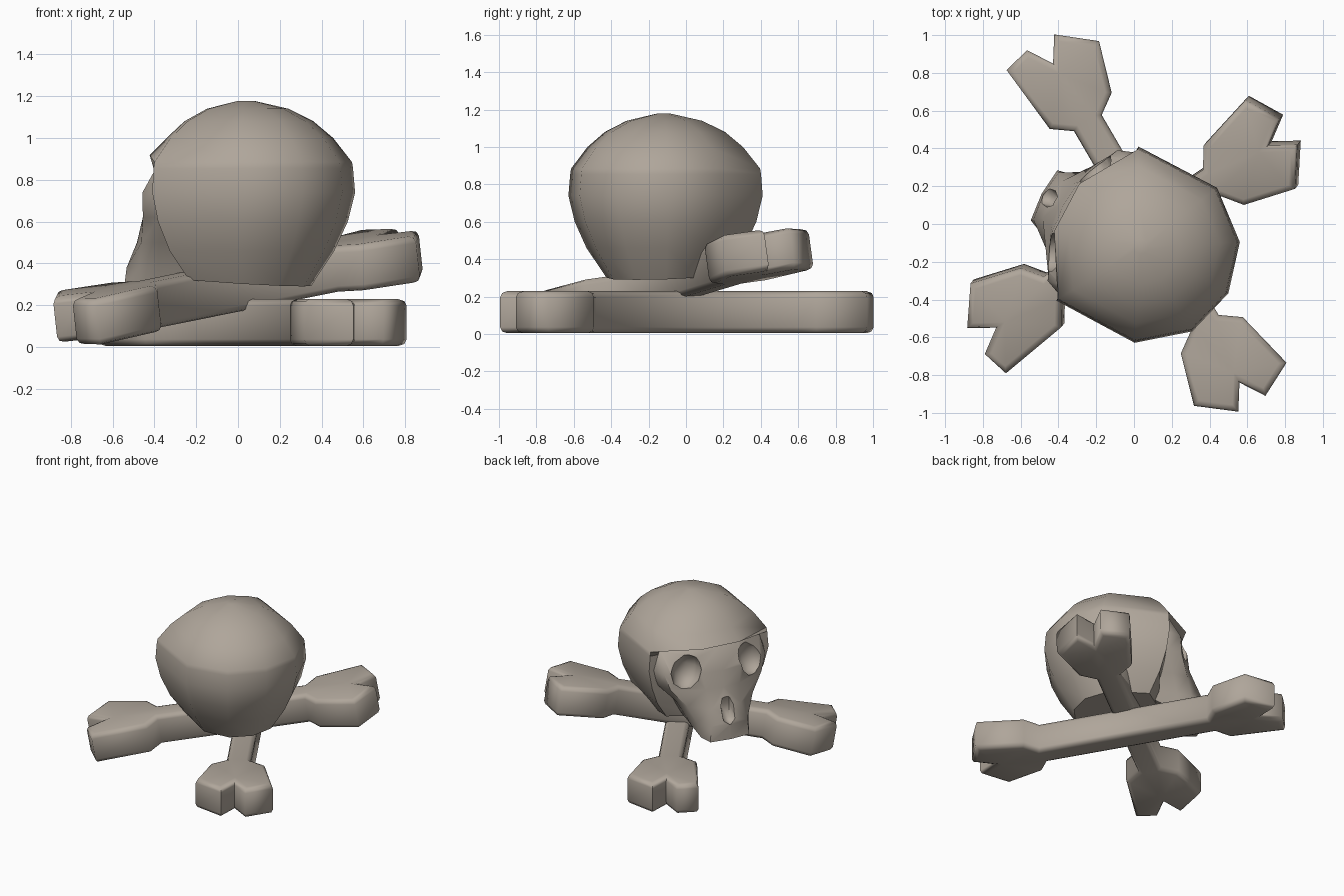
import bpy, bmesh, math
from mathutils import Matrix

if "Cube" in bpy.data.objects:
    bpy.data.objects.remove(bpy.data.objects["Cube"])

bone_mat = bpy.data.materials.new("old bone")
bone_mat.diffuse_color = (0.43, 0.38, 0.325, 1)
bone_mat.use_nodes = True
bone_mat.node_tree.nodes["Principled BSDF"].inputs["Base Color"].default_value = bone_mat.diffuse_color

# skull frame: local +x is the direction the face looks
SKULL = Matrix.Translation((0.036, -0.12, 0)) @ Matrix.Rotation(math.radians(152), 4, 'Z')


def shade(ob, angle):
    bpy.ops.object.select_all(action='DESELECT')
    ob.select_set(True)
    bpy.context.view_layer.objects.active = ob
    bpy.ops.object.shade_smooth_by_angle(angle=math.radians(angle))


def finish(name, bm, matrix, angle=45):
    me = bpy.data.meshes.new(name)
    bm.to_mesh(me)
    bm.free()
    ob = bpy.data.objects.new(name, me)
    bpy.context.collection.objects.link(ob)
    ob.matrix_world = matrix
    me.materials.append(bone_mat)
    shade(ob, angle)
    return ob


def loft(rings):
    """Skin closed rings of equal point count and cap both ends."""
    bm = bmesh.new()
    vs = [[bm.verts.new(p) for p in r] for r in rings]
    n = len(vs[0])
    for a, b in zip(vs, vs[1:]):
        for i in range(n):
            j = (i + 1) % n
            bm.faces.new((a[i], a[j], b[j], b[i]))
    bm.faces.new(vs[0][::-1])
    bm.faces.new(vs[-1])
    bmesh.ops.recalc_face_normals(bm, faces=bm.faces[:])
    bm.normal_update()
    return bm


# crossed bones: forked outline, extruded, rims rounded
def bone(name, notch, matrix):
    def lobe(dx, y):
        return [(notch + 0.13, 0.083), (notch + dx, y),
                (notch - 0.29, 0.19), (notch - 0.365, 0.085)]
    right = [(x, -y) for x, y in lobe(-0.015, 0.27)[::-1]] + [(notch, 0)] + lobe(0.035, 0.268)
    left = [(-x, y) for x, y in lobe(-0.02, 0.27)[::-1]] + [(-notch, 0)] + \
           [(-x, -y) for x, y in lobe(0.095, 0.23)]
    bm = loft([[(x, y, z) for x, y in right + left] for z in (-0.112, 0.112)])
    rims = [e for e in bm.edges if abs(e.verts[0].co.z - e.verts[1].co.z) < 0.01]
    bmesh.ops.bevel(bm, geom=rims, offset=0.032, segments=2, profile=0.5,
                    affect='EDGES')
    bmesh.ops.triangulate(bm, faces=[f for f in bm.faces if len(f.verts) > 4])
    finish(name, bm, matrix, 80)


bone("lower_bone", 0.978,
     Matrix.Translation((0.065, 0.005, 0.117)) @ Matrix.Rotation(math.radians(-59.7), 4, 'Z'))
bone("upper_bone", 0.88,
     Matrix.Translation((0.0, -0.055, 0.29)) @ Matrix.Rotation(math.radians(33.8), 4, 'Z')
     @ Matrix.Rotation(math.radians(-9.5), 4, 'Y') @ Matrix.Rotation(math.radians(3), 4, 'X'))

# cranium: low-poly dome with a nine-sided plan, cut back under the brow
half_plan = [(-1, 0), (-0.86, 0.51), (-0.40, 0.885), (0.50, 0.88), (0.87, 0.28)]
plan = half_plan + [(x, -y) for x, y in half_plan[:0:-1]]
profile = [(0.31, 0.315), (0.46, 0.425), (0.60, 0.49), (0.74, 0.525), (0.855, 0.515),
           (0.885, 0.51), (1.00, 0.42), (1.08, 0.325), (1.14, 0.205), (1.178, 0.04)]
rings = []
for z, r in profile:
    ring = []
    for x, y in plan:
        lift = 0.09 * max(x - 0.5, 0) if 0.87 < z < 0.95 else 0
        if z < 0.4:
            lift = 0.02 * x
        px = x * r if z > 0.87 else min(x * r, 0.26)
        ring.append((px, y * r, z + lift))
    rings.append(ring)
finish("cranium", loft(rings), SKULL, 50)

# face and upper jaw: height, reach of front, half width, half width of flat front, back
rings = []
for z, f, w, c, b in [(0.27, 0.58, 0.19, 0.15, 0.25), (0.38, 0.57, 0.22, 0.14, 0.1),
                      (0.50, 0.53, 0.28, 0.11, 0), (0.62, 0.47, 0.39, 0.13, 0),
                      (0.74, 0.45, 0.435, 0.15, 0), (0.88, 0.37, 0.42, 0.18, 0),
                      (0.93, 0.30, 0.30, 0.18, 0)]:
    side = [(f + 0.015, 0), (f, c), (f - 0.10, w * 0.9), (f - 0.21, w), (b, w * 0.9)]
    ring = side + [(x, -y) for x, y in side[:0:-1]]
    rings.append([(x, y, z + (0.05 if z < 0.3 and x < 0.4 else 0)) for x, y in ring])
face = finish("face", loft(rings), SKULL, 45)


# hollows for the eyes and nose
def hollow(name, loc, size, seg, tilt=0):
    bm = bmesh.new()
    bmesh.ops.create_uvsphere(bm, u_segments=seg, v_segments=max(4, seg // 2), radius=1)
    ob = finish(name, bm, SKULL @ Matrix.Translation(loc)
                @ Matrix.Rotation(tilt, 4, 'X') @ Matrix.Diagonal((*size, 1)), 60)
    ob.hide_render = True
    mod = face.modifiers.new(name, 'BOOLEAN')
    mod.object = ob
    mod.operation = 'DIFFERENCE'
    mod.solver = 'EXACT'
    return ob


cutters = [hollow("eye_hollow_cutter", (0.41, s * 0.25, 0.755), (0.10, 0.11, 0.13), 10, s * 0.3)
           for s in (-1, 1)]
cutters.append(hollow("nose_hollow_cutter", (0.575, 0, 0.50), (0.085, 0.065, 0.13), 6))

# bake the cuts, drop the cutters
bpy.context.view_layer.update()
baked = bpy.data.meshes.new_from_object(
    face.evaluated_get(bpy.context.evaluated_depsgraph_get()))
face.modifiers.clear()
face.data = baked
for ob in cutters:
    bpy.data.objects.remove(ob)
shade(face, 50)
